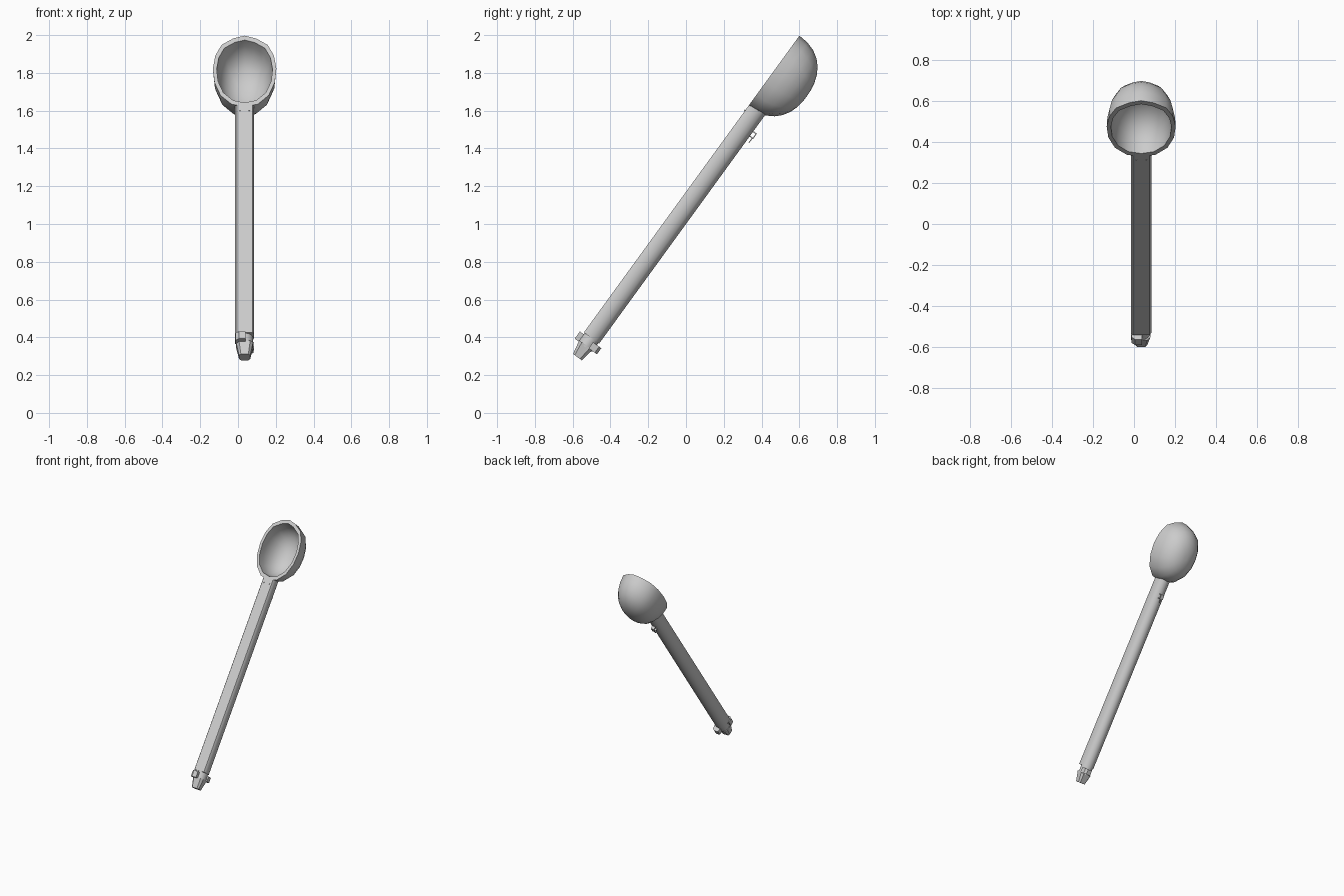
import bpy, bmesh
from math import sin, cos, pi, radians
from mathutils import Matrix

if "Cube" in bpy.data.objects:
    bpy.data.objects.remove(bpy.data.objects["Cube"])

# Local frame: z runs up the handle, -y is the flat front; tilted back into place
FRAME = Matrix.Translation((0.035, -0.505, 0.39)) @ Matrix.Rotation(radians(-36), 4, 'X')


def loft(name, rings, angle=35):
    """Skin a stack of equal-length point rings and cap both ends."""
    bm = bmesh.new()
    rows = [[bm.verts.new(p) for p in ring] for ring in rings]
    n = len(rows[0])
    for a, b in zip(rows, rows[1:]):
        for i in range(n):
            j = (i + 1) % n
            bm.faces.new((a[i], a[j], b[j], b[i]))
    bm.faces.new(rows[0])
    bm.faces.new(rows[-1])
    bmesh.ops.recalc_face_normals(bm, faces=bm.faces[:])
    mesh = bpy.data.meshes.new(name)
    bm.to_mesh(mesh)
    bm.free()
    ob = bpy.data.objects.new(name, mesh)
    bpy.context.collection.objects.link(ob)
    ob.matrix_world = FRAME
    bpy.ops.object.select_all(action='DESELECT')
    ob.select_set(True)
    bpy.context.view_layer.objects.active = ob
    bpy.ops.object.shade_smooth_by_angle(angle=radians(angle))
    return ob


def mirrored(half):
    """Close a half outline whose first and last points lie on x = 0."""
    return half + [(-x, y) for x, y in reversed(half[1:-1])]


def prism(name, outline, z0, z1, taper=1.0, angle=35):
    return loft(name, [[(x * taper, y * taper, z0) for x, y in outline],
                       [(x, y, z1) for x, y in outline]], angle)


def box(name, x0, x1, y0, y1, z0, z1):
    return prism(name, [(x0, y0), (x1, y0), (x1, y1), (x0, y1)], z0, z1)


def circle(r, n, cx=0, cy=0):
    return [(cx + r * cos(2 * pi * i / n), cy + r * sin(2 * pi * i / n)) for i in range(n)]


# Handle: flat chamfered front, rounded back
profile = mirrored([(0, -0.05), (0.041, -0.05), (0.05, -0.037), (0.05, 0.0),
                    (0.042, 0.026), (0.023, 0.044), (0, 0.05)])
prism("handle", profile, 0.008, 1.51)

# Scoop bowl: egg-shaped rim shrinking into a deep rounded back, with a hollow inside
RIM_Z, RIM_Y, CENTRE = 1.0, -0.05, 1.71
rim = mirrored([(0, 1.95), (0.06, 1.932), (0.122, 1.89), (0.155, 1.82), (0.168, 1.735),
                (0.16, 1.645), (0.128, 1.56), (0.07, 1.502), (0, 1.485)])


def bowl_ring(t, scale, depth):
    r = scale * max(cos(t), 0.0) ** 0.87
    y = RIM_Y + depth * sin(t) ** 0.87
    return [(x * r, y, CENTRE + (z - CENTRE) * r) for x, z in rim]


steps = [radians(a) for a in (0, 12, 25, 38, 50, 62, 73, 82, 87)]
loft("scoop_bowl", [bowl_ring(t, 1, 0.22) for t in reversed(steps)]
     + [bowl_ring(t, 0.88, 0.198) for t in steps], 40)

# Bayonet end: neck, tapered plug and two offset lugs
prism("neck", circle(0.045, 16), -0.05, 0.01)
plug = mirrored([(0, -0.045), (0.03, -0.045), (0.045, -0.028), (0.045, 0.024),
                 (0.03, 0.042), (0, 0.042)])
prism("tapered_plug", plug, -0.118, -0.04, 0.66)
prism("front_lug", [(-0.05, -0.02), (-0.047, -0.057), (-0.03, -0.07), (0.005, -0.07),
                    (0.005, -0.02)], -0.047, 0.0)
prism("back_lug", [(0.05, 0.02), (0.047, 0.06), (0.03, 0.074), (-0.005, 0.074),
                   (-0.005, 0.02)], -0.045, -0.005)

# Small hook on the back of the handle, below the bowl
box("hook_upper_arm", -0.014, 0.014, 0.045, 0.072, 1.392, 1.398)
box("hook_lower_arm", -0.014, 0.014, 0.045, 0.072, 1.362, 1.368)
box("hook_bridge", -0.014, 0.014, 0.068, 0.073, 1.362, 1.398)
box("hook_tail", -0.004, 0.004, 0.064, 0.069, 1.335, 1.365)

# Pair of pins on the front of the handle
for i, x in enumerate((-0.024, 0.024)):
    prism(f"pin_{i + 1}", circle(0.004, 8, x, 0), 0, 0.006).matrix_world = (
        FRAME @ Matrix.Translation((0, -0.048, 1.46)) @ Matrix.Rotation(radians(90), 4, 'X'))
